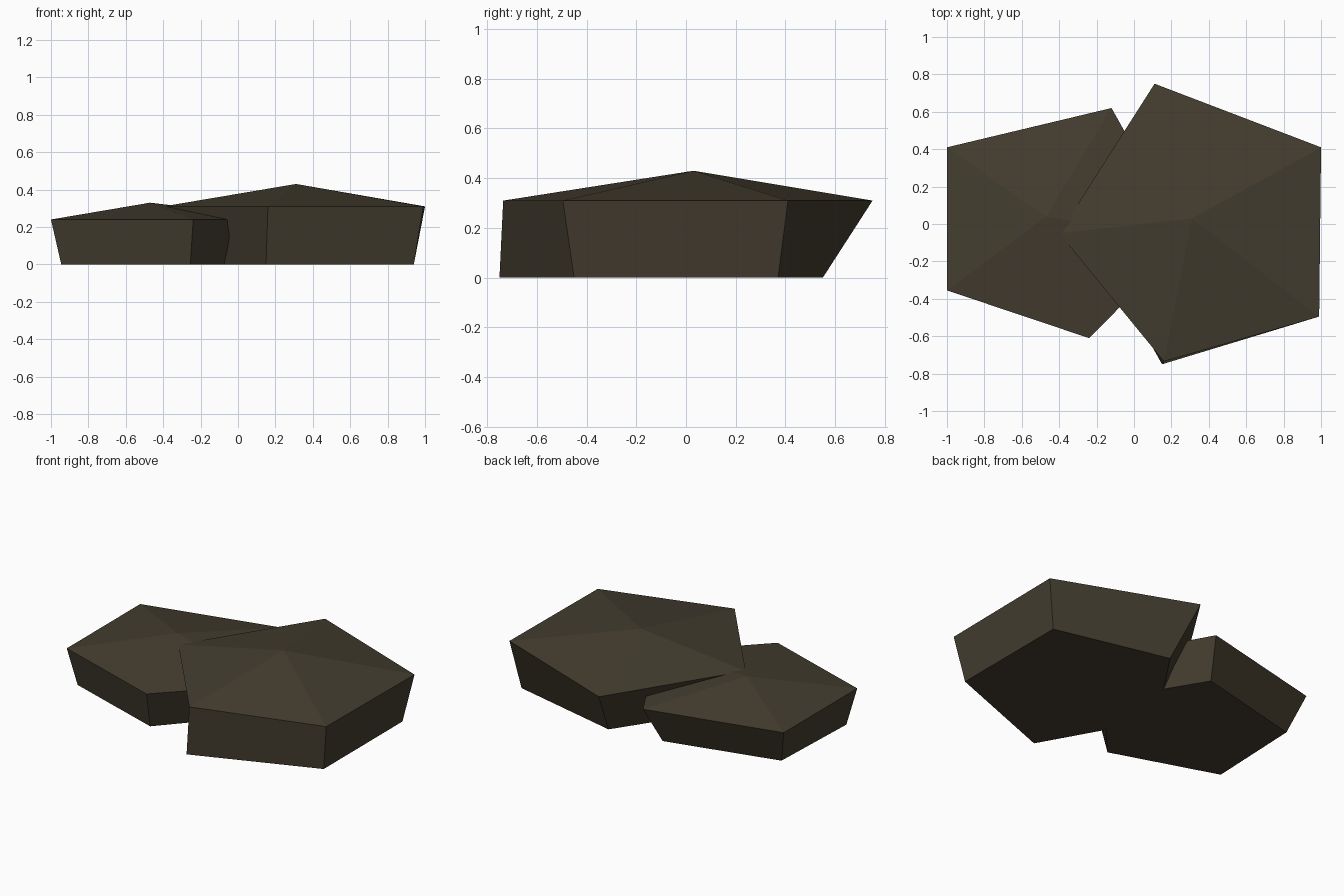
import bpy
import bmesh

if "Cube" in bpy.data.objects:
    bpy.data.objects.remove(bpy.data.objects["Cube"])

# One flat dark brown stone colour
stone = bpy.data.materials.new("dark brown stone")
stone.diffuse_color = (0.058, 0.047, 0.029, 1.0)
stone.use_nodes = True
stone.node_tree.nodes["Principled BSDF"].inputs["Base Color"].default_value = stone.diffuse_color


def make_slab(name, base, rim, rim_z, peak):
    """Faceted boulder: flat base, slanted sides, shallow peaked top."""
    bm = bmesh.new()
    low = [bm.verts.new((x, y, 0.0)) for x, y in base]
    high = [bm.verts.new((x, y, rim_z)) for x, y in rim]
    apex = bm.verts.new(peak)
    bm.faces.new(low[::-1])
    n = len(low)
    for i in range(n):
        j = (i + 1) % n
        bm.faces.new((low[i], low[j], high[j], high[i]))
        bm.faces.new((high[i], high[j], apex))
    bmesh.ops.recalc_face_normals(bm, faces=bm.faces)
    mesh = bpy.data.meshes.new(name)
    bm.to_mesh(mesh)
    bm.free()
    mesh.materials.append(stone)
    obj = bpy.data.objects.new(name, mesh)
    bpy.context.collection.objects.link(obj)
    return obj


# Large boulder, outlines run counter-clockwise from the back corner
make_slab(
    "large_rock",
    base=[(0.18, 0.55), (-0.235, -0.066), (0.15, -0.75), (0.94, -0.45), (0.94, 0.37)],
    rim=[(0.11, 0.75), (-0.40, -0.05), (0.16, -0.735), (0.99, -0.495), (1.0, 0.41)],
    rim_z=0.31,
    peak=(0.31, 0.03, 0.43),
)

# Small boulder, partly buried in the large one
make_slab(
    "small_rock",
    base=[(-0.18, 0.50), (-0.92, 0.32), (-0.945, -0.32), (-0.255, -0.55), (0.17, -0.08)],
    rim=[(-0.12, 0.62), (-1.0, 0.41), (-1.0, -0.355), (-0.24, -0.61), (0.276, -0.09)],
    rim_z=0.24,
    peak=(-0.47, 0.04, 0.33),
)
